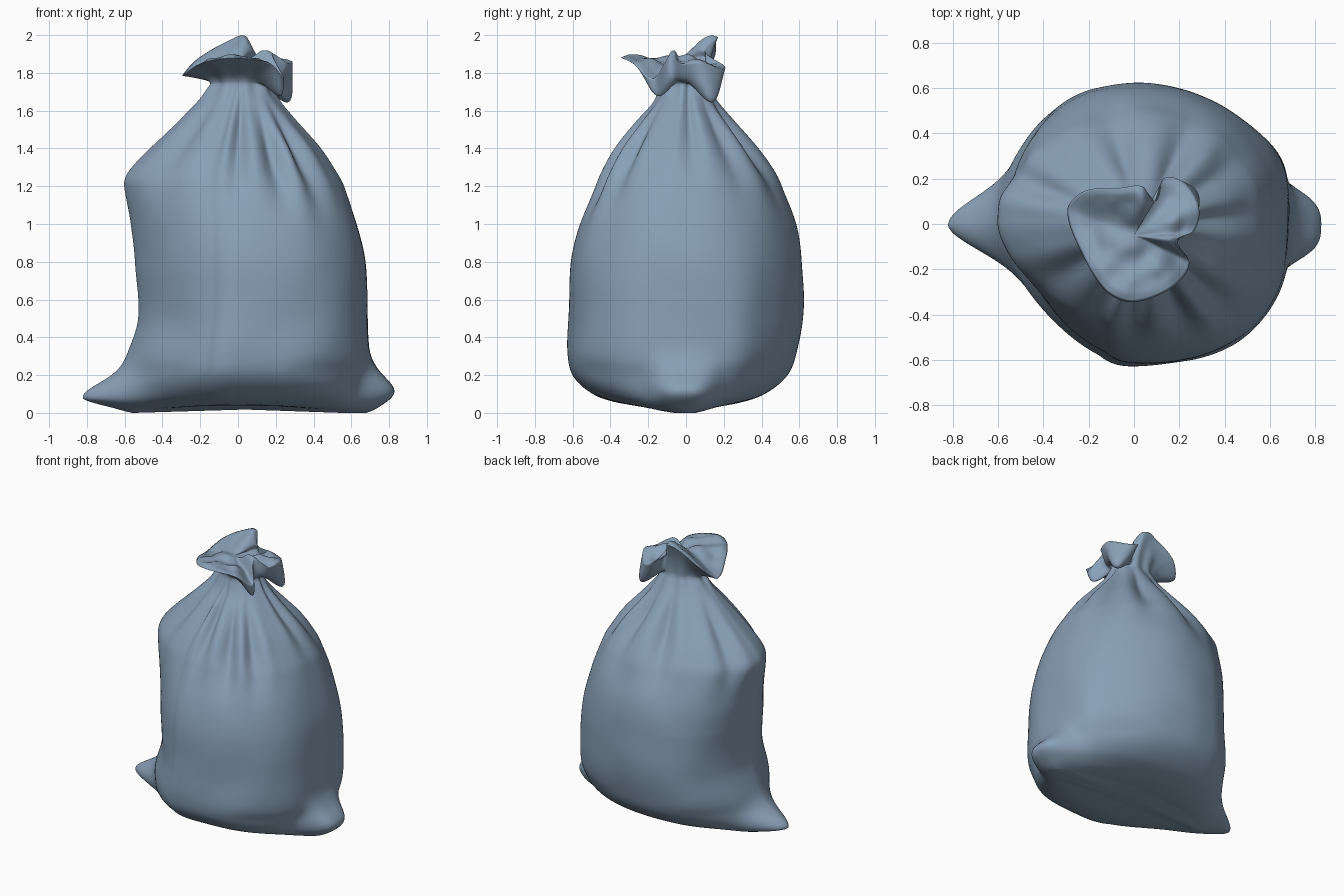
import bpy, bmesh, math
from mathutils import Vector, noise

if "Cube" in bpy.data.objects:
    bpy.data.objects.remove(bpy.data.objects["Cube"])

N = 224


def curve(keys, t):
    """Smooth (Hermite) interpolation of rows (t, a, b, ...)."""
    if t <= keys[0][0]:
        return keys[0][1:]
    if t >= keys[-1][0]:
        return keys[-1][1:]
    i = max(k for k in range(len(keys) - 1) if keys[k][0] <= t)
    p, q = keys[i], keys[i + 1]
    o, r = keys[max(i - 1, 0)], keys[min(i + 2, len(keys) - 1)]
    h = q[0] - p[0]
    u = (t - p[0]) / h
    out = []
    for c in range(1, len(p)):
        m0 = (q[c] - o[c]) / (q[0] - o[0]) * h
        m1 = (r[c] - p[c]) / (r[0] - p[0]) * h
        out.append((2*u**3 - 3*u*u + 1)*p[c] + (u**3 - 2*u*u + u)*m0
                   + (3*u*u - 2*u**3)*q[c] + (u**3 - u*u)*m1)
    return out


def gauss(v, w):
    return math.exp(-(v / w) ** 2)


# Body outline: z, left x, right x, front y, back y
BODY = [
    (0.00, -0.53, 0.62, -0.10, 0.09), (0.015, -0.56, 0.64, -0.23, 0.18),
    (0.04, -0.59, 0.65, -0.345, 0.27), (0.09, -0.60, 0.66, -0.48, 0.40),
    (0.18, -0.60, 0.67, -0.59, 0.52), (0.28, -0.59, 0.69, -0.625, 0.575),
    (0.50, -0.53, 0.69, -0.62, 0.62), (0.80, -0.54, 0.67, -0.605, 0.615),
    (1.00, -0.57, 0.63, -0.56, 0.58), (1.20, -0.605, 0.56, -0.475, 0.50),
    (1.27, -0.585, 0.52, -0.44, 0.46), (1.40, -0.47, 0.43, -0.36, 0.36),
    (1.55, -0.31, 0.30, -0.245, 0.24), (1.65, -0.21, 0.22, -0.165, 0.165),
    (1.74, -0.14, 0.17, -0.125, 0.115)]

# Gathered creases: angle, depth, width, height
CREASES = [(222, .08, 8, 1.50), (248, .06, 6, 1.54), (266, .13, 5, 1.50),
           (290, .12, 6, 1.40), (312, .10, 7, 1.42), (4, .10, 6, 1.58),
           (34, .06, 7, 1.50), (66, .14, 8, 1.48), (102, .13, 7, 1.46),
           (152, .08, 7, 1.42)]

# Ruffle rim: angle, x, y, z
RIM = [(-146, -.22, -.15, 1.84), (-115, -.12, -.30, 1.87), (-90, 0, -.345, 1.88),
       (-60, .17, -.28, 1.85), (-36, .245, -.17, 1.77), (-22, .18, -.08, 1.90),
       (-6, .265, -.03, 1.85), (18, .285, .08, 1.86), (38, .21, .19, 1.82),
       (52, .13, .20, 1.84), (64, .09, .10, 1.91), (80, .04, .165, 1.985),
       (110, -.06, .16, 1.965), (145, -.22, .145, 1.87), (168, -.295, .06, 1.785)]
RIM = [(a - 360, x, y, z) for a, x, y, z in RIM[-3:]] + RIM + \
      [(a + 360, x, y, z) for a, x, y, z in RIM[:3]]


def body_point(z, th):
    xl, xr, yf, yb = curve(BODY, z)
    c, s = math.cos(th), math.sin(th)
    # squareness of the section for each quarter
    up = min(1, max(0, (z - .8) / .5))
    if c > 0:
        n = 2.45 - .3 * up if s < 0 else 2.1
    else:
        n = 1.55 + .1 * up if s < 0 else 2.25 - .4 * up
    n = 2 + (n - 2) * min(1, abs(c) * 3)
    e = 2 / n
    x0 = 0.03 if z > 1.2 else -0.02 + 0.05 * max(0, z - 0.2)
    x = x0 + ((xr - x0) * abs(c)**e if c > 0 else (xl - x0) * abs(c)**e)
    y = yb * abs(s)**e if s > 0 else yf * abs(s)**e
    # gathered folds below the neck
    f, deg = 0, math.degrees(th)
    for a, d, w, h in CREASES:
        da = (deg - a + 180) % 360 - 180
        ez = gauss(z - h, .24 if z < h else .17)
        f -= d * ez * (gauss(da, w) - .35 * gauss(abs(da) - 1.9 * w, w))
    f += 0.05 * gauss(z - 1.74, .07) * math.cos(9 * th + 1)
    # soft vertical bulge at the back right
    f += .05 * gauss(deg - 27, 14) * gauss(z - .42, .35)
    k = 1 + f
    x, y = x0 + (x - x0) * k, y * k
    # bottom corner ears
    if c < 0:
        ear = gauss(y + .015, .19) * c**4
        x -= ear * .225 * gauss(z - .07, .05 if z < .07 else .12)
    else:
        ear = math.exp(-(y / .18)**4) * c**4
        x += ear * .165 * gauss(z - .11, .11 if z < .11 else .12)
    # pinch above the bottom fold, slightly hollow underside
    y *= 1 - .03 * gauss(z - .22, .06) * gauss(abs(x) - .5, .2)
    zz = z + .04 * math.exp(-z / .03) * max(0, 1 - (x / .55)**2)
    if x < -.6:
        zz += (-.6 - x) * .08 * math.exp(-z / .1)
    p = Vector((x, y, zz))
    b = noise.noise(p * 3.2) * .01 * min(1, z / .3)
    return p + Vector((c, s, 0)) * b


rings = []
TH = [2 * math.pi * i / N - math.pi for i in range(N)]
# body rings, denser at the base
for j in range(111):
    u = j / 110
    rings.append([body_point(1.74 * u**1.35, t) for t in TH])

# ruffle flaring out of the neck to the rim
neck = rings[-1]
rim = [Vector(curve(RIM, math.degrees(t))) for t in TH]
for j in range(1, 29):
    s = j / 28
    ring = []
    for a, b, t in zip(neck, rim, TH):
        fx, fz = s**1.4, s**0.75
        p = Vector((a.x + (b.x - a.x) * fx, a.y + (b.y - a.y) * fx,
                    a.z + (b.z - a.z) * fz))
        # two lobes on the right sag outward and down
        w = math.sin(math.pi * s)
        for ang, out, sag in ((.5, .09, .15), (-.65, .05, .08)):
            g = w * gauss(t - ang, .42)
            p += Vector((math.cos(ang) * out, math.sin(ang) * out, -sag)) * g
        ring.append(p)
    rings.append(ring)

# crumpled inside of the mouth
mid = Vector((0.0, -0.05, 1.87))
for j in range(1, 24):
    s = j / 24
    ring = []
    for b, t in zip(rim, TH):
        p = b.lerp(mid, s)
        q = s * s * (3 - 2 * s)
        p.z = b.z + (mid.z - b.z) * q + .012 * min(1, s * 8)
        p.z += min(1, s * 3) * .035 * noise.noise(Vector((p.x * 9, p.y * 9, 4)))
        ring.append(p)
    rings.append(ring)

bm = bmesh.new()
vs = [[bm.verts.new(p) for p in r] for r in rings]
for lo, hi in zip(vs, vs[1:]):
    for i in range(N):
        k = (i + 1) % N
        bm.faces.new((lo[i], lo[k], hi[k], hi[i]))


def cap(ring, flip):
    c = bm.verts.new(sum((v.co for v in ring), Vector()) / N)
    for i in range(N):
        f = (ring[i], ring[(i + 1) % N], c)
        bm.faces.new(f[::-1] if flip else f)


cap(vs[0], True)
cap(vs[-1], False)
low = min(v.co.z for v in bm.verts)
for v in bm.verts:
    v.co.z -= low * max(0, 1 - v.co.z / 2)
bmesh.ops.recalc_face_normals(bm, faces=bm.faces)

me = bpy.data.meshes.new("tied_sack")
bm.to_mesh(me)
bm.free()
me.polygons.foreach_set("use_smooth", [True] * len(me.polygons))
mat = bpy.data.materials.new("dusty blue cloth")
mat.diffuse_color = (0.25, 0.35, 0.47, 1)
mat.use_nodes = True
mat.node_tree.nodes["Principled BSDF"].inputs["Base Color"].default_value = mat.diffuse_color
me.materials.append(mat)
sack = bpy.data.objects.new("tied_sack", me)
bpy.context.collection.objects.link(sack)
